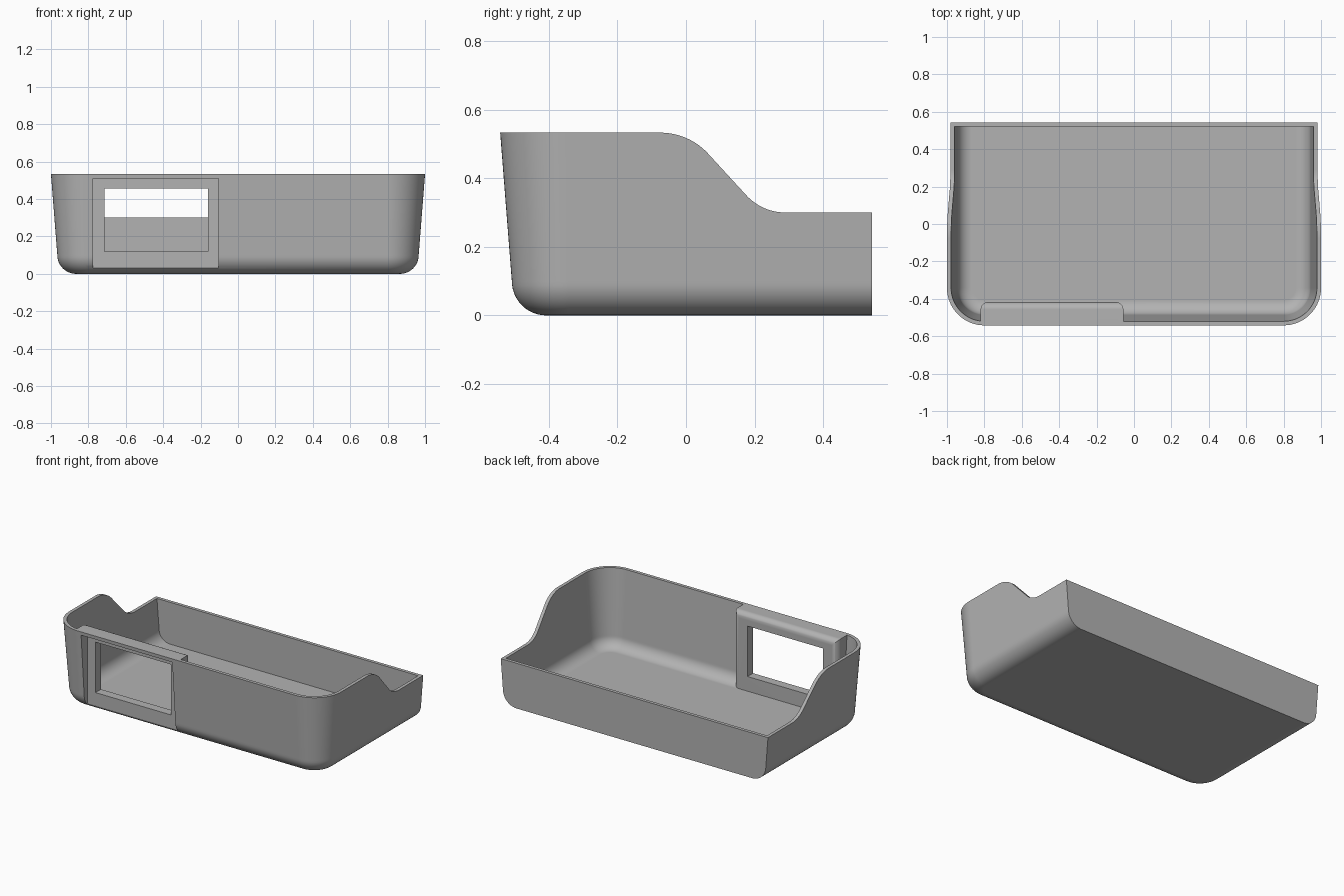
import bpy, bmesh, math
from mathutils import Vector

if "Cube" in bpy.data.objects:
    bpy.data.objects.remove(bpy.data.objects["Cube"], do_unlink=True)

TOP, BACK, FRONT, LOW = 0.533, 0.542, -0.542, 0.30
FILLET, CORNER, TAPER, WALL = 0.1, 0.2, 0.034, 0.022

grey = bpy.data.materials.new("plain grey")
grey.use_nodes = True
colour = (0.45, 0.45, 0.45, 1)
grey.diffuse_color = colour
grey.node_tree.nodes["Principled BSDF"].inputs["Base Color"].default_value = colour


def make_object(name, bm):
    bmesh.ops.recalc_face_normals(bm, faces=bm.faces[:])
    mesh = bpy.data.meshes.new(name)
    bm.to_mesh(mesh)
    bm.free()
    mesh.materials.append(grey)
    obj = bpy.data.objects.new(name, mesh)
    bpy.context.collection.objects.link(obj)
    return obj


def arc(cx, cy, r, start, end, steps):
    angles = [math.radians(start + (end - start) * i / steps) for i in range(steps + 1)]
    return [(cx + r * math.cos(a), cy + r * math.sin(a)) for a in angles]


def tub(name, wall):
    """Tapered body with rounded front corners and lower edge; straight back."""
    slope = TAPER / (TOP - FILLET)
    tall = TOP + 0.1
    rings = arc(TAPER + FILLET, FILLET, FILLET - wall, 270, 180, 12)
    rings.append((wall - slope * (tall - TOP), tall))
    bm = bmesh.new()
    loops = []
    for inset, z in rings:
        r = CORNER - inset
        cx, cy = 1 - CORNER, FRONT + CORNER
        right = arc(cx, cy, r, 0, -90, 16)
        outline = [(1 - inset, BACK - wall)] + right
        outline += [(-x, y) for x, y in reversed(outline)]
        loops.append([bm.verts.new((x, y, z)) for x, y in outline])
    n = len(loops[0])
    for a, b in zip(loops, loops[1:]):
        for i in range(n):
            j = (i + 1) % n
            bm.faces.new((a[i], a[j], b[j], b[i]))
    bm.faces.new(loops[0])
    bm.faces.new(loops[-1])
    return make_object(name, bm)


def box(name, low, high, round_inner=0):
    bm = bmesh.new()
    bmesh.ops.create_cube(bm, size=1)
    low, high = Vector(low), Vector(high)
    for v in bm.verts:
        v.co = (low + high) / 2 + v.co * (high - low)
    if round_inner:
        # round the two upright edges and the top edge facing the inside
        edges = [e for e in bm.edges
                 if all(v.co.y > high.y - 0.001 for v in e.verts)
                 and any(v.co.z > high.z - 0.001 for v in e.verts)]
        bmesh.ops.bevel(bm, geom=edges, offset=round_inner, segments=8,
                        profile=0.5, affect="EDGES")
    return make_object(name, bm)


def prism(name, profile):
    """Side profile (y, z) extruded across the full width."""
    bm = bmesh.new()
    face = bm.faces.new([bm.verts.new((-1.3, y, z)) for y, z in profile])
    moved = bmesh.ops.extrude_face_region(bm, geom=[face])["geom"]
    bmesh.ops.translate(bm, vec=(2.6, 0, 0),
                        verts=[g for g in moved if isinstance(g, bmesh.types.BMVert)])
    return make_object(name, bm)


def cut(target, cutter):
    mod = target.modifiers.new("cut", "BOOLEAN")
    mod.operation, mod.solver, mod.object = "DIFFERENCE", "EXACT", cutter
    bpy.context.view_layer.update()
    graph = bpy.context.evaluated_depsgraph_get()
    mesh = bpy.data.meshes.new_from_object(target.evaluated_get(graph))
    target.modifiers.clear()
    target.data = mesh
    bpy.data.objects.remove(cutter, do_unlink=True)


# Hollow interior, leaving a solid window housing inside the front wall
tray = tub("tray", 0)
cavity = tub("cavity", WALL)
cut(cavity, box("housing", (-0.82, -0.7, -0.1), (-0.057, -0.417, TOP), 0.04))
cut(tray, cavity)

# Rim: high at the front, sweeping down to the low back
upper = arc(-0.075, TOP - 0.19, 0.19, 90, 45, 10)
lower = arc(0.29, LOW + 0.155, 0.155, 225, 270, 10)
rim = [(-0.9, TOP)] + upper + lower + [(0.9, LOW), (0.9, 0.9), (-0.9, 0.9)]
cut(tray, prism("rim_cutter", rim))

# Shallow recess in the front and the window through it
cut(tray, box("recess", (-0.775, -0.8, 0.03), (-0.105, -0.475, 0.51)))
cut(tray, box("window", (-0.715, -0.8, 0.12), (-0.16, -0.3, 0.455)))

bpy.ops.object.select_all(action="DESELECT")
tray.select_set(True)
bpy.context.view_layer.objects.active = tray
bpy.ops.object.shade_smooth_by_angle(angle=math.radians(25))
normals = tray.modifiers.new("clean shading", "WEIGHTED_NORMAL")
normals.keep_sharp = True
